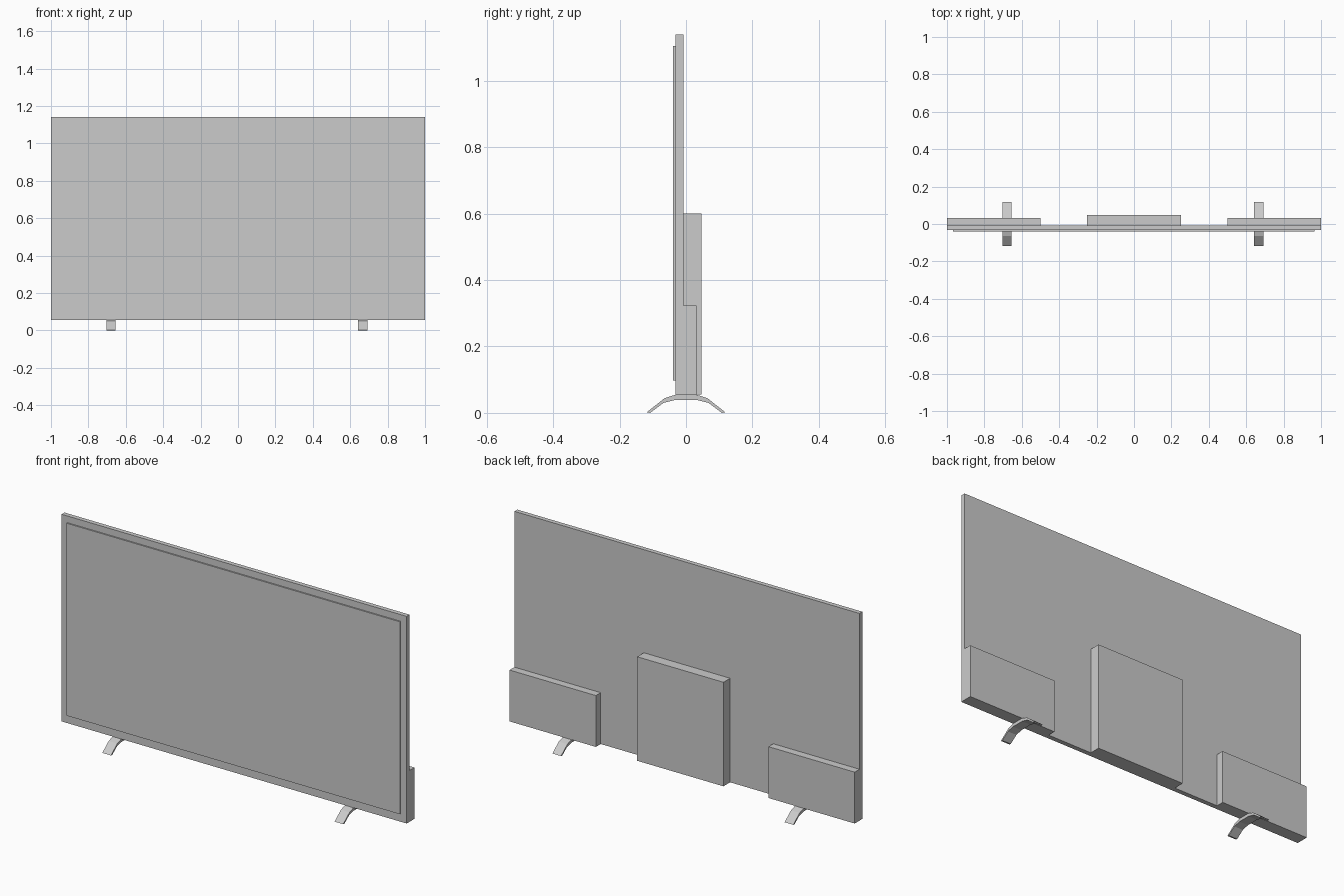
import bpy, bmesh

if "Cube" in bpy.data.objects:
    bpy.data.objects.remove(bpy.data.objects["Cube"])


def finish(name, bm):
    bmesh.ops.recalc_face_normals(bm, faces=bm.faces)
    mesh = bpy.data.meshes.new(name)
    bm.to_mesh(mesh)
    bm.free()
    obj = bpy.data.objects.new(name, mesh)
    bpy.context.collection.objects.link(obj)
    return obj


def box(name, x, y, z):
    """Box from (min, max) ranges on each axis."""
    bm = bmesh.new()
    bmesh.ops.create_cube(bm, size=1)
    for v in bm.verts:
        v.co = [r[0] if c < 0 else r[1] for c, r in zip(v.co, (x, y, z))]
    return finish(name, bm)


def extrude_x(name, profile, x0, x1):
    """Extrude a closed (y, z) profile along x."""
    bm = bmesh.new()
    face = bm.faces.new([bm.verts.new((x0, y, z)) for y, z in profile])
    geom = bmesh.ops.extrude_face_region(bm, geom=[face])["geom"]
    verts = [g for g in geom if isinstance(g, bmesh.types.BMVert)]
    bmesh.ops.translate(bm, verts=verts, vec=(x1 - x0, 0, 0))
    return finish(name, bm)


# Thin main panel and slightly raised screen
BOTTOM = 0.055
box("panel", (-1, 1), (-0.032, -0.008), (BOTTOM, 1.14))
box("screen", (-0.967, 0.965), (-0.039, -0.03), (0.097, 1.105))

# Rear housings: tall centre box and two low speaker boxes
box("rear_centre_housing", (-0.25, 0.25), (-0.01, 0.047), (BOTTOM, 0.6))
for side, x in (("left", (-1, -0.5)), ("right", (0.5, 1))):
    box(side + "_rear_housing", x, (-0.01, 0.032), (BOTTOM, 0.324))

# Arched feet: half profile mirrored front to back
outer = [(0.118, 0.002), (0.065, 0.044), (0.031, 0.055)]
inner = [(0.032, 0.039), (0.068, 0.03), (0.108, 0.0)]
mirror = lambda pts: [(-y, z) for y, z in reversed(pts)]
profile = outer + mirror(outer) + mirror(inner) + inner
for side, x in (("left", -0.679), ("right", 0.667)):
    extrude_x(side + "_foot", profile, x - 0.025, x + 0.025)
